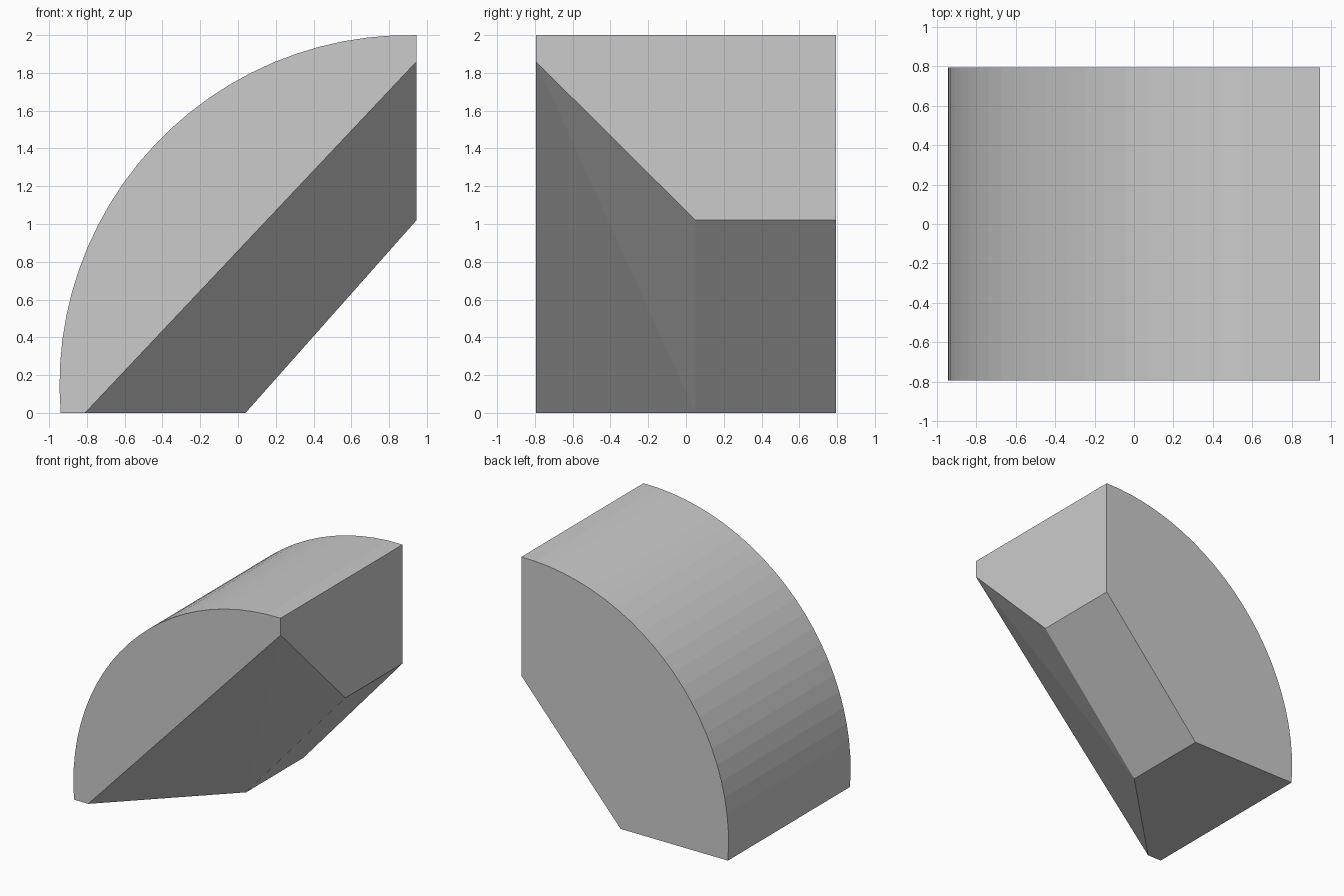
import bpy, bmesh, math

if "Cube" in bpy.data.objects:
    bpy.data.objects.remove(bpy.data.objects["Cube"])

W, D = 0.945, 0.795            # half width and half depth
CX, CZ, R = 0.905, 0.15, 1.85  # centre and radius of the curved back
SEGMENTS = 24

grey = bpy.data.materials.new("plain_grey")
grey.diffuse_color = (0.6, 0.6, 0.6, 1)
grey.use_nodes = True
grey.node_tree.nodes["Principled BSDF"].inputs["Base Color"].default_value = grey.diffuse_color

# Curved outline from the bottom left to the top right
start = math.pi + math.asin(CZ / R)
end = math.acos((W - CX) / R)
arc = []
for i in range(SEGMENTS + 1):
    a = start + (end - start) * i / SEGMENTS
    arc.append((CX + R * math.cos(a), CZ + R * math.sin(a)))

bm = bmesh.new()
front = [bm.verts.new((x, -D, z)) for x, z in arc]
back = [bm.verts.new((x, D, z)) for x, z in arc]

# Corners of the slanted cut and the sloping underside
front_low = bm.verts.new((-0.81, -D, 0))
front_high = bm.verts.new((W, -D, 1.86))
mid_low = bm.verts.new((0.04, 0.05, 0))
mid_high = bm.verts.new((W, 0.05, 1.02))
back_low = bm.verts.new((0.04, D, 0))
back_high = bm.verts.new((W, D, 1.02))

# Curved shell
for i in range(SEGMENTS):
    bm.faces.new((front[i], front[i + 1], back[i + 1], back[i]))

# Flat ends, right wall, base and underside
bm.faces.new(front + [front_high, front_low])
bm.faces.new(back + [back_high, back_low])
bm.faces.new((front[-1], front_high, mid_high, back_high, back[-1]))
bm.faces.new((front[0], front_low, mid_low, back_low, back[0]))
bm.faces.new((mid_low, mid_high, back_high, back_low))

# Slanted cut, folded along its diagonal
bm.faces.new((front_low, front_high, mid_low))
bm.faces.new((front_high, mid_high, mid_low))

bmesh.ops.recalc_face_normals(bm, faces=bm.faces[:])
mesh = bpy.data.meshes.new("curved_wedge")
bm.to_mesh(mesh)
bm.free()
mesh.materials.append(grey)
bpy.context.collection.objects.link(bpy.data.objects.new("curved_wedge", mesh))
